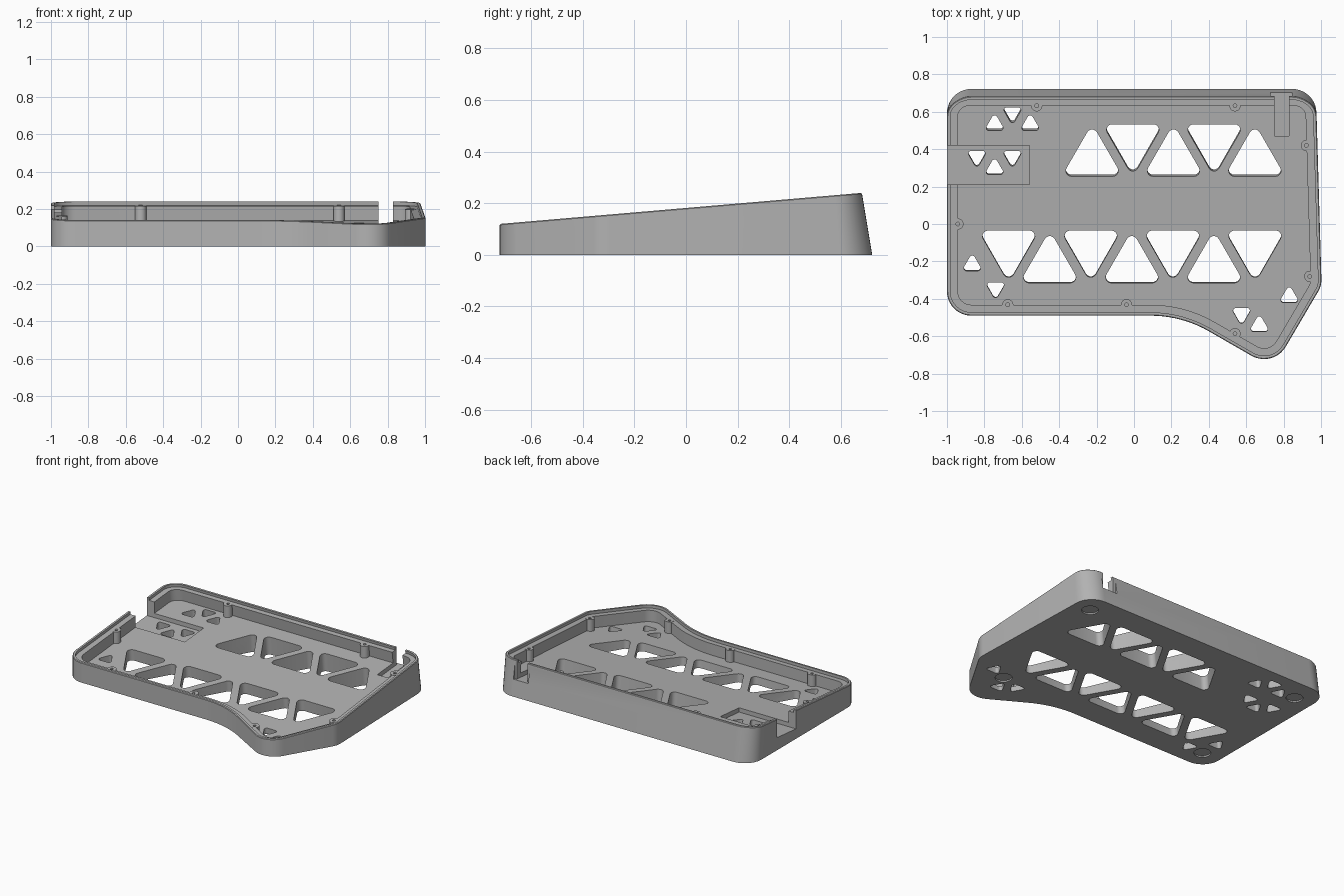
import bpy, bmesh, math
from mathutils import Vector

if "Cube" in bpy.data.objects:
    bpy.data.objects.remove(bpy.data.objects["Cube"])

SLOPE = 0.0857
WALL, LIP = 0.058, 0.018


def rim(y): return 0.12 + SLOPE * (y + 0.72)
def ledge(y): return rim(y) - 0.02
def floor(y): return rim(y) - 0.10
def recess(y): return rim(y) - 0.13
def above(y): return rim(y) + 0.1
def below(y): return -0.05


def rounded(corners, radii, inset=0.0, seg=10):
    """Counter-clockwise polygon with filleted corners, offset inward."""
    pts, n = [], len(corners)
    for i, r in enumerate(radii):
        a, p, b = (Vector(corners[(i + k) % n]) for k in (-1, 0, 1))
        d1, d2 = (p - a).normalized(), (b - p).normalized()
        n1, n2 = Vector((-d1.y, d1.x)), Vector((-d2.y, d2.x))
        turn = math.atan2(d1.x * d2.y - d1.y * d2.x, d1.dot(d2))
        s = 1 if turn > 0 else -1
        c = p + (n1 + n2) / (1 + n1.dot(n2)) * s * r
        start = math.atan2(n1.y, n1.x)
        for k in range(seg + 1):
            t = start + turn * k / seg
            pts.append(c + Vector((math.cos(t), math.sin(t))) * (inset - s * r))
    return pts


def circle(x, y, r, n=24):
    return [Vector((x + r * math.cos(2 * math.pi * k / n),
                    y + r * math.sin(2 * math.pi * k / n))) for k in range(n)]


def box(x0, x1, y0, y1):
    return [Vector(p) for p in ((x0, y0), (x1, y0), (x1, y1), (x0, y1))]


def triangle(x, y, side, r, up):
    """Rounded equilateral triangle, centred on its bounding height."""
    h = side * 0.866
    base = y - (h - r) / 2
    pts = rounded([(x - side / 2, base), (x + side / 2, base), (x, base + h)], [r] * 3, seg=5)
    return pts if up else [Vector((2 * x - p.x, 2 * y - p.y)) for p in pts]


def stack(bm, loops):
    """Closed solid from a stack of matching rings."""
    rings = [[bm.verts.new(p) for p in lp] for lp in loops]
    for a, b in zip(rings, rings[1:]):
        for i in range(len(a)):
            j = (i + 1) % len(a)
            bm.faces.new((a[i], a[j], b[j], b[i]))
    bm.faces.new(rings[0][::-1])
    bm.faces.new(rings[-1])


def prism(bm, pts, lo, hi, lean=0.0):
    def ring(f):
        return [(p.x, p.y - lean * (f(p.y) - floor(p.y)), f(p.y)) for p in pts]
    stack(bm, [ring(lo), ring(hi)])


def to_object(name, bm):
    bmesh.ops.recalc_face_normals(bm, faces=bm.faces)
    me = bpy.data.meshes.new(name)
    bm.to_mesh(me)
    bm.free()
    ob = bpy.data.objects.new(name, me)
    bpy.context.collection.objects.link(ob)
    return ob


def combine(target, name, bm, op):
    tool = to_object(name, bm)
    tool.hide_render = True
    mod = target.modifiers.new(name, 'BOOLEAN')
    mod.operation, mod.solver, mod.object = op, 'EXACT', tool
    bpy.ops.object.select_all(action='DESELECT')
    bpy.context.view_layer.objects.active = target
    target.select_set(True)
    bpy.ops.object.modifier_apply(modifier=name)
    bpy.data.objects.remove(tool)


# Tray shell: sloped rim, stepped lip, cavity and leaning back wall
CORNERS = [(-1, -0.49), (0.255, -0.49), (0.744, -0.771),
           (1.003, -0.33), (0.972, 0.722), (-1, 0.722)]
RADII = [0.13, 0.63, 0.135, 0.12, 0.13, 0.13]


def shell_ring(inset, height):
    out = []
    for p in rounded(CORNERS, RADII, inset):
        y = p.y - 0.165 * height(p.y) * min(1, max(0, (p.y - 0.5) / 0.2))
        out.append((p.x, y, height(y)))
    return out


bm = bmesh.new()
stack(bm, [shell_ring(0, lambda y: 0.0), shell_ring(0, lambda y: rim(y) - 0.004),
           shell_ring(0.004, rim), shell_ring(LIP, rim), shell_ring(LIP, ledge),
           shell_ring(WALL, ledge), shell_ring(WALL, floor)])
case = to_object("case_tray", bm)

# Screw bosses along the wall
BOSSES = [(-0.52, 0.632), (0.54, 0.632), (0.922, 0.42), (0.94, -0.28),
          (0.54, -0.587), (-0.04, -0.432), (-0.675, -0.432), (-0.942, 0)]
bm = bmesh.new()
for x, y in BOSSES:
    prism(bm, circle(x, y, 0.03), lambda v: floor(v) - 0.012, lambda v: ledge(v) + 0.0015)
combine(case, "screw_bosses", bm, 'UNION')

# Side bay with its wall opening, then the rear port slot and its wider outer mouth
for name, shape in (("side_bay", box(-1.1, -0.56, 0.212, 0.42)),
                    ("port_slot", box(0.75, 0.83, 0.47, 0.9)),
                    ("port_mouth", box(0.73, 0.845, 0.685, 0.9))):
    bm = bmesh.new()
    prism(bm, shape, recess, above)
    combine(case, name, bm, 'DIFFERENCE')

# Triangular floor openings
bm = bmesh.new()
for i in range(5):
    up = i % 2 == 0
    prism(bm, triangle(-0.224 + 0.2175 * i, 0.38 if up else 0.408, 0.324, 0.03, up),
          below, lambda y: floor(y) + 0.03, SLOPE)
for i in range(7):
    up = i % 2 == 1
    prism(bm, triangle(-0.67 + 0.2195 * i, -0.19 if up else -0.16, 0.324, 0.03, up),
          below, lambda y: floor(y) + 0.03, SLOPE)
SMALL = [(-0.745, 0.54, 1), (-0.65, 0.583, 0), (-0.555, 0.54, 1),
         (-0.84, 0.348, 0), (-0.745, 0.302, 1), (-0.65, 0.348, 0),
         (-0.865, -0.21, 1), (-0.74, -0.353, 0),
         (0.83, -0.38, 1), (0.575, -0.49, 0), (0.67, -0.535, 1)]
for x, y, up in SMALL:
    prism(bm, triangle(x, y, 0.112, 0.015, up), below, lambda v: floor(v) + 0.03, SLOPE)
# Screw bores
for x, y in BOSSES:
    prism(bm, circle(x, y, 0.01, 12), lambda v: floor(v) + 0.01, lambda v: ledge(v) + 0.01)
# Shallow round foot recesses underneath
for x, y in [(0.85, 0.58), (-0.86, 0.56), (-0.86, -0.35), (0.72, -0.43)]:
    prism(bm, circle(x, y, 0.054, 32), below, lambda v: 0.01)
combine(case, "openings", bm, 'DIFFERENCE')

# Finish
grey = bpy.data.materials.new("case_grey")
grey.diffuse_color = (0.45, 0.45, 0.45, 1)
grey.use_nodes = True
grey.node_tree.nodes["Principled BSDF"].inputs["Base Color"].default_value = grey.diffuse_color
case.data.materials.clear()
case.data.materials.append(grey)
for poly in case.data.polygons:
    poly.material_index = 0
bpy.ops.object.shade_smooth_by_angle(angle=math.radians(30))
